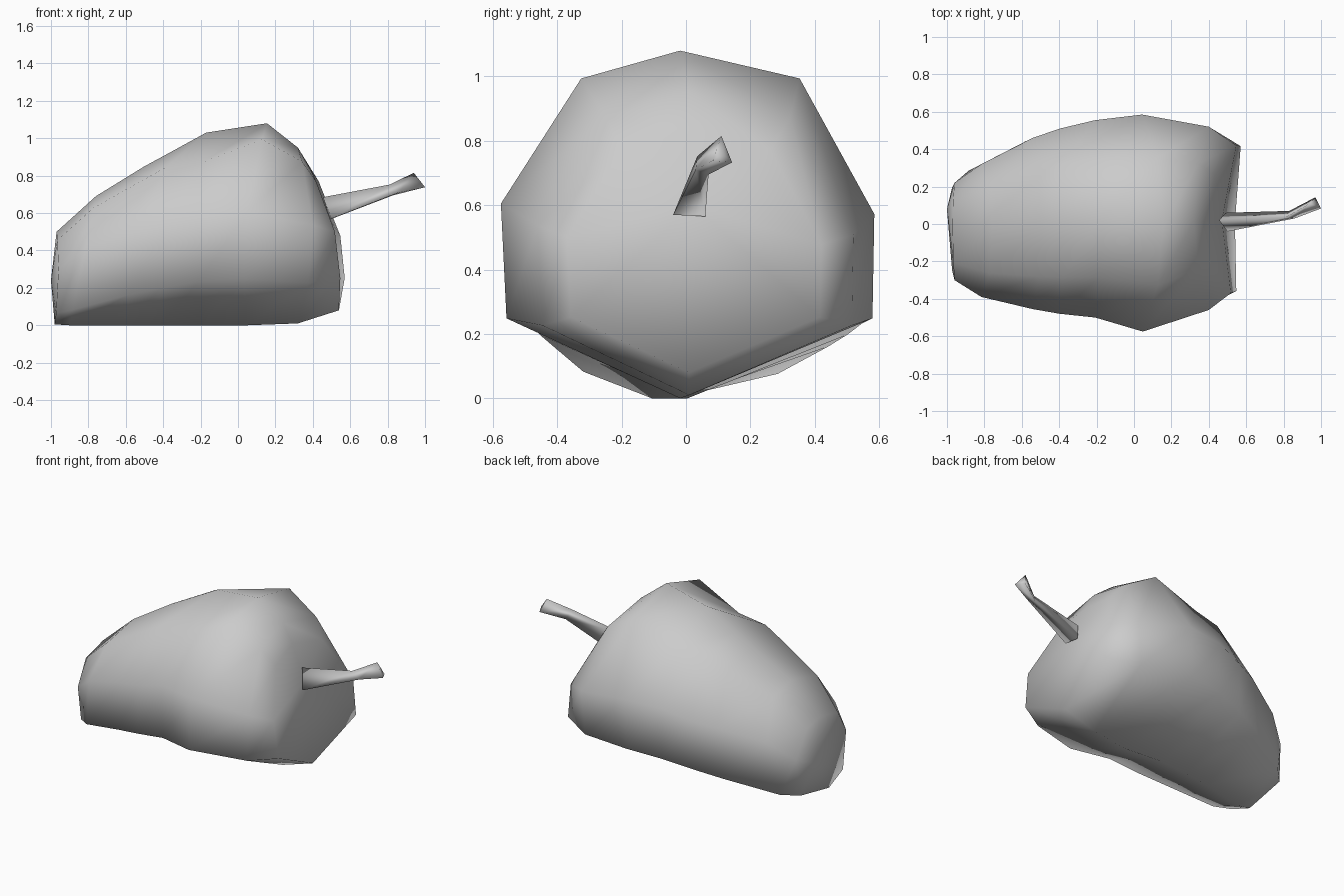
import bpy, bmesh

cube = bpy.data.objects.get("Cube")
if cube:
    bpy.data.objects.remove(cube)

gray = bpy.data.materials.new("light gray")
gray.use_nodes = True
gray.diffuse_color = (0.6, 0.6, 0.6, 1)
gray.node_tree.nodes["Principled BSDF"].inputs["Base Color"].default_value = (0.6, 0.6, 0.6, 1)


def loft(name, rings, start, end):
    """Skin rings of points and close both ends with a fan to a centre point."""
    bm = bmesh.new()
    loops = [[bm.verts.new(p) for p in ring] for ring in rings]
    n = len(loops[0])
    for a, b in zip(loops, loops[1:]):
        for i in range(n):
            j = (i + 1) % n
            bm.faces.new((a[i], a[j], b[j], b[i]))
    for loop, tip in ((loops[0], start), (loops[-1], end)):
        v = bm.verts.new(tip)
        for i in range(n):
            bm.faces.new((loop[i], loop[(i + 1) % n], v))
    bmesh.ops.recalc_face_normals(bm, faces=bm.faces)
    mesh = bpy.data.meshes.new(name)
    bm.to_mesh(mesh)
    bm.free()
    mesh.materials.append(gray)
    mesh.shade_smooth()
    obj = bpy.data.objects.new(name, mesh)
    bpy.context.collection.objects.link(obj)


# Cross-section: (side, height, side at the narrow end, height at the narrow end)
section = [(-.04, 1, .08, 1), (.6, .92, .63, .94), (1, .53, 1, .6), (.99, .23, .9, .11),
           (-.04, 0, -.2, 0), (-.97, .23, -.8, .12), (-1, .56, -1, .6), (-.57, .92, -.64, .91)]

# Body rings: x at top, middle, bottom; y front, back; z bottom, top;
# narrowness; depth of the dents on the shoulders; x skew toward the back
body_rings = [
    (-.97, -.96, -.98, -.30, .22, .005, .50, 1, 0, 0),
    (-.76, -.83, -.90, -.39, .32, 0, .69, 1, 0, 0),
    (-.50, -.55, -.60, -.455, .46, 0, .85, .7, 0, 0),
    (-.38, -.40, -.42, -.48, .51, 0, .915, .5, -.01, 0),
    (-.17, -.21, -.20, -.50, .555, 0, 1.03, .3, .07, 0),
    (.155, .04, .05, -.575, .585, 0, 1.08, 0, 0, 0),
    (.32, .40, .32, -.46, .52, .01, .95, 0, 0, 0),
    (.39, .54, .54, -.37, .42, .08, .83, 0, 0, .012),
]


def body_ring(xt, xm, xb, y0, y1, z0, z1, k, dent, skew):
    points = []
    for s, h, s2, h2 in section:
        # The belly keeps its keel shape until close to the narrow end
        f = k ** 3 if h < .5 else k
        s, h = s + (s2 - s) * f, h + (h2 - h) * f
        if abs(s) > .5 and h > .8:
            h -= dent
        x = xt * h * (2 * h - 1) + xm * 4 * h * (1 - h) + xb * (1 - h) * (1 - 2 * h)
        y = (y0 + y1) / 2 + s * (y1 - y0) / 2
        points.append((x + s * skew, y, z0 + h * (z1 - z0)))
    return points


loft("pepper_body", [body_ring(*r) for r in body_rings], (-1, .08, .24), (.47, .02, .60))

# Bent three-sided stalk that narrows and flares again at the tip
stalk = [[(.455, .02, .685), (.49, .06, .565), (.50, -.04, .57)],
         [(.81, .035, .752), (.83, .07, .695), (.86, .03, .71)],
         [(.94, .11, .815), (.97, .143, .733), (1, .083, .738)]]
loft("stalk", stalk, (.48, .013, .607), (.97, .112, .762))
